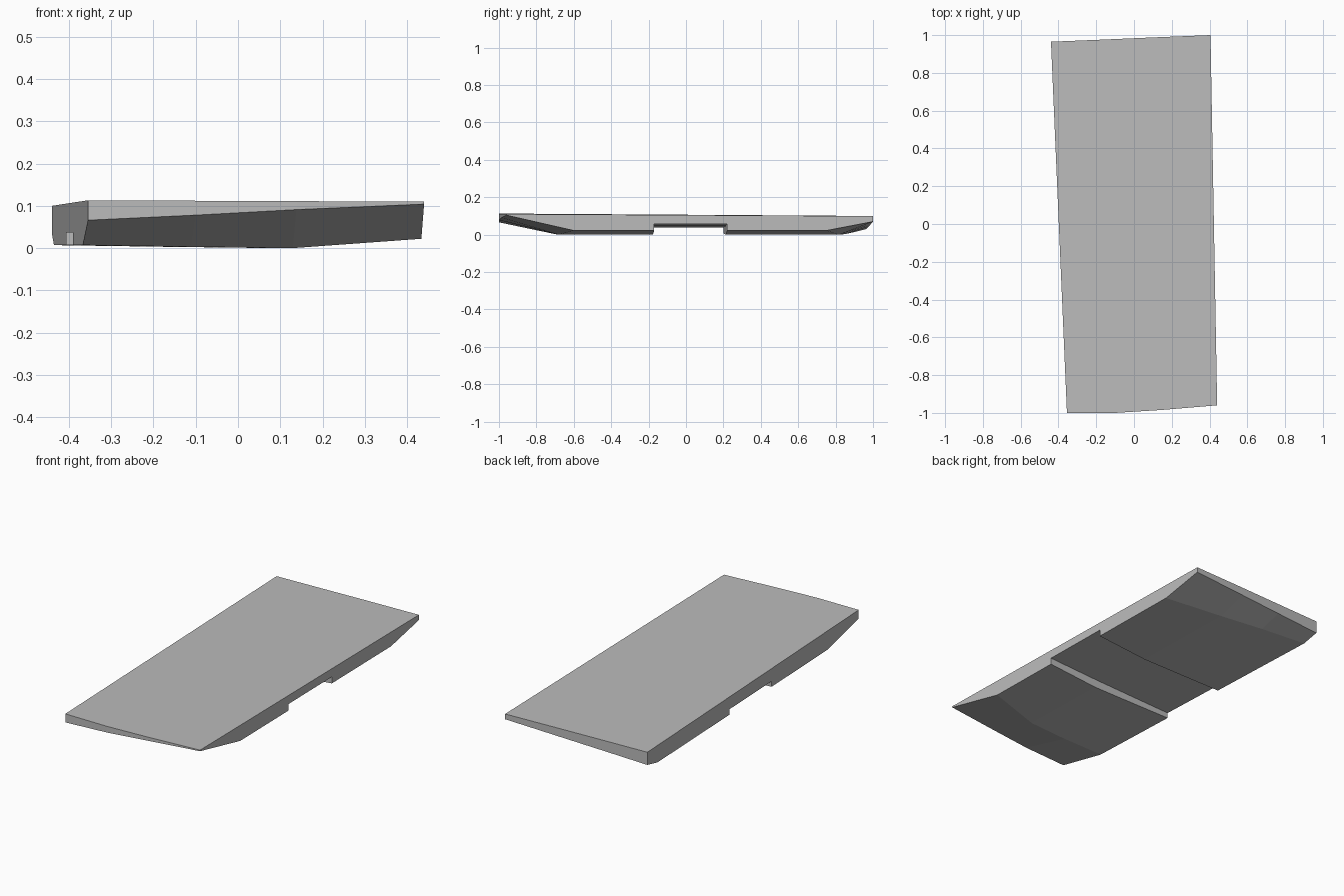
import bpy, bmesh

cube = bpy.data.objects.get("Cube")
if cube:
    bpy.data.objects.remove(cube, do_unlink=True)

grey = bpy.data.materials.new("plain_grey")
grey.use_nodes = True
grey.diffuse_color = (0.5, 0.5, 0.5, 1)
grey.node_tree.nodes["Principled BSDF"].inputs["Base Color"].default_value = (0.5, 0.5, 0.5, 1)

# Lengthwise ribs: share of the width, front and back ends as (y, top, bottom),
# ends of the flat underside, underside height, channel ceiling height
RIBS = [
    (0.00, (-1.00, 0.113, 0.066), (0.965, 0.100, 0.030), (-0.71, 0.87), 0.007, 0.037),
    (0.32, (-1.00, 0.112, 0.078), (0.976, 0.100, 0.043), (-0.70, 0.85), 0.003, 0.042),
    (0.62, (-0.985, 0.111, 0.091), (0.987, 0.100, 0.055), (-0.68, 0.82), 0.000, 0.047),
    (1.00, (-0.96, 0.110, 0.104), (1.00, 0.099, 0.070), (-0.60, 0.75), 0.022, 0.058),
]


def lerp(a, b, t):
    return a + (b - a) * t


def rib_points(rib):
    """Closed outline of one rib, with the cross channel cut into its underside."""
    u, front, back, flat, base, ceiling = rib
    y0, y1 = lerp(-0.19, -0.17, u), lerp(0.20, 0.22, u)
    outline = [(front[0], front[2]), (flat[0], base), (y0, base), (y0, ceiling),
               (y1, ceiling), (y1, base), (flat[1], base), (back[0], back[2]),
               (back[0], back[1]), (y1, lerp(front[1], back[1], 0.6)),
               (y0, lerp(front[1], back[1], 0.4)), (front[0], front[1])]
    points = []
    for y, z in outline:
        t = (y + 1) / 2
        x = lerp(lerp(-0.355, -0.441, t), lerp(0.441, 0.405, t), u)
        points.append((x, y, z))
    return points


# Slab: skin between neighbouring ribs, then close both long sides
bm = bmesh.new()
rings = [[bm.verts.new(p) for p in rib_points(rib)] for rib in RIBS]
for a, b in zip(rings, rings[1:]):
    for i in range(len(a)):
        j = (i + 1) % len(a)
        bm.faces.new((a[i], a[j], b[j], b[i]))
for ring in (rings[0], rings[-1]):
    bm.faces.new(ring)
bmesh.ops.recalc_face_normals(bm, faces=bm.faces)
bmesh.ops.triangulate(bm, faces=[f for f in bm.faces if len(f.verts) > 4])

mesh = bpy.data.meshes.new("channelled_slab")
bm.to_mesh(mesh)
bm.free()
mesh.materials.append(grey)
slab = bpy.data.objects.new("channelled_slab", mesh)
bpy.context.collection.objects.link(slab)
